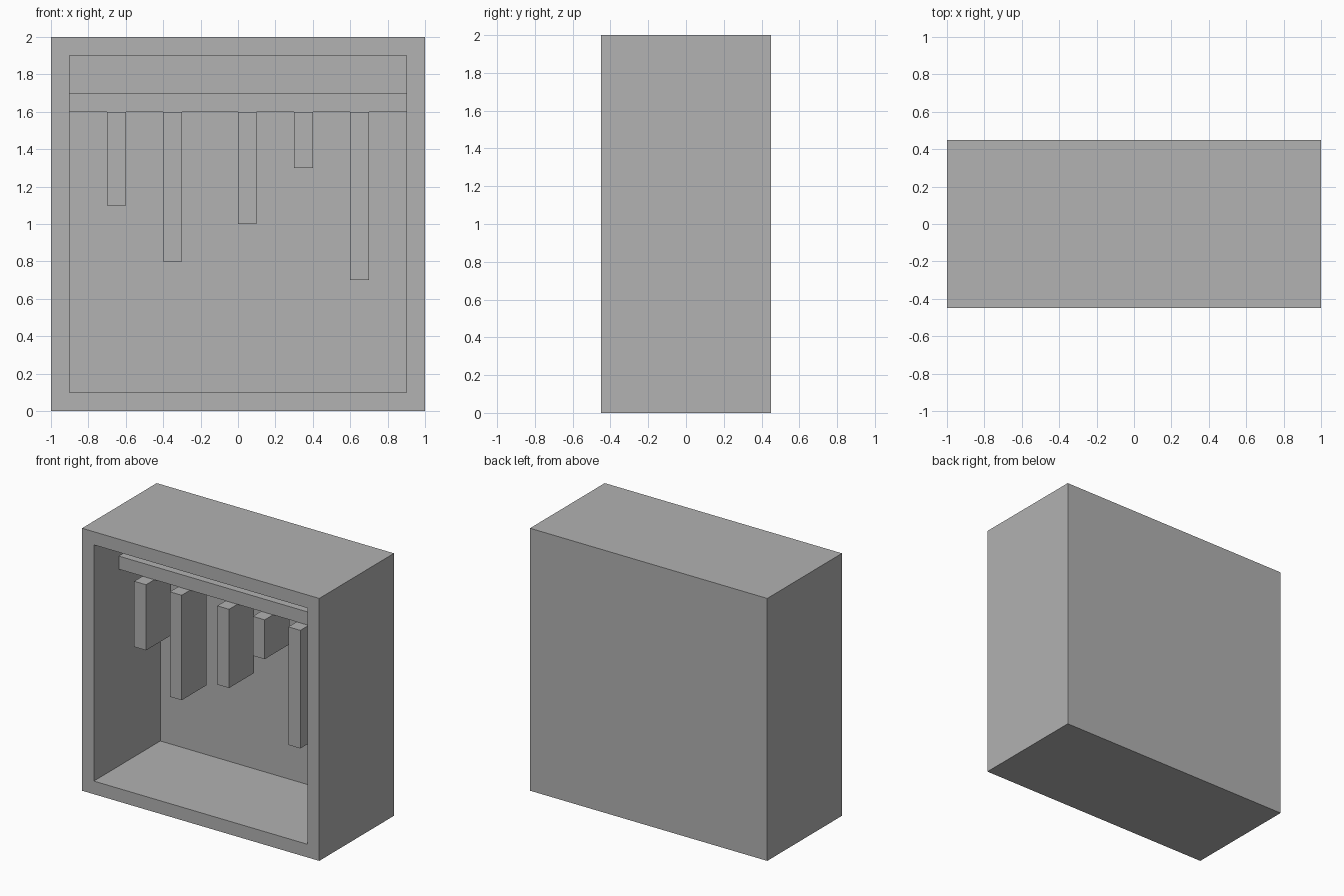
import bpy
import bmesh
from mathutils import Vector

cube = bpy.data.objects.get("Cube")
if cube:
    bpy.data.objects.remove(cube, do_unlink=True)

# Single plain grey
GREY = (0.445, 0.445, 0.445, 1.0)
grey = bpy.data.materials.new("plain_grey")
grey.use_nodes = True
grey.diffuse_color = GREY
grey.node_tree.nodes["Principled BSDF"].inputs["Base Color"].default_value = GREY


def box(name, low, high, edit=None):
    """Box between two corners, with an optional bmesh edit."""
    low, high = Vector(low), Vector(high)
    bm = bmesh.new()
    bmesh.ops.create_cube(bm, size=1)
    bmesh.ops.scale(bm, vec=high - low, verts=bm.verts)
    bmesh.ops.translate(bm, vec=(low + high) / 2, verts=bm.verts)
    if edit:
        edit(bm)
    mesh = bpy.data.meshes.new(name)
    bm.to_mesh(mesh)
    bm.free()
    mesh.materials.append(grey)
    obj = bpy.data.objects.new(name, mesh)
    bpy.context.collection.objects.link(obj)
    return obj


WALL = 0.1
DEPTH = 0.9


def hollow_front(bm):
    """Inset the front face and push it in to leave an open cabinet."""
    bm.normal_update()
    front = min(bm.faces, key=lambda f: f.calc_center_median().y)
    bmesh.ops.inset_region(bm, faces=[front], thickness=WALL, use_even_offset=True)
    pushed = bmesh.ops.extrude_discrete_faces(bm, faces=[front])["faces"][0]
    bmesh.ops.translate(bm, vec=(0, DEPTH - WALL, 0), verts=pushed.verts)
    bmesh.ops.recalc_face_normals(bm, faces=bm.faces)


# Open-fronted cabinet
box("cabinet", (-1, -DEPTH / 2, 0), (1, DEPTH / 2, 2), hollow_front)

# Hanging rail between the side walls
RAIL_Y, RAIL_BOTTOM = -0.1, 1.6
box("hanging_rail", (-0.9, RAIL_Y - 0.05, RAIL_BOTTOM), (0.9, RAIL_Y + 0.05, 1.7))

# Hanging garments: left edge and hem height
garments = [(-0.7, 1.1), (-0.4, 0.8), (0.0, 1.0), (0.3, 1.3), (0.6, 0.7)]
for i, (x, hem) in enumerate(garments, 1):
    box(f"hanging_garment_{i}", (x, RAIL_Y - 0.15, hem),
        (x + 0.1, RAIL_Y + 0.15, RAIL_BOTTOM))
